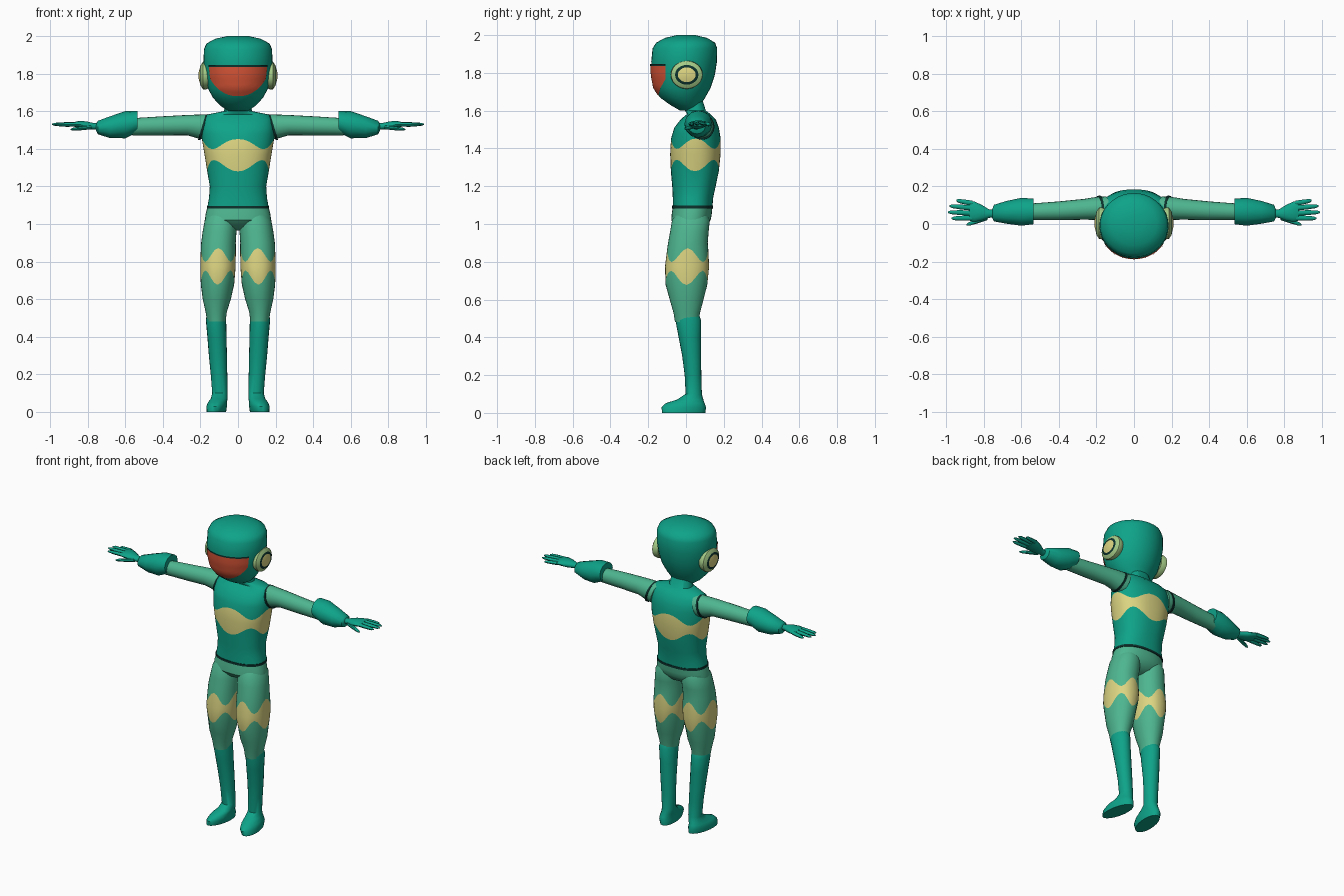
import bpy, bmesh, math
from mathutils import Vector


def material(name, r, g, b):
    m = bpy.data.materials.new(name)
    lin = [((c / 255 + 0.055) / 1.055) ** 2.4 for c in (r, g, b)]
    m.diffuse_color = (*lin, 1)
    return m


TEAL = material("teal suit", 14, 163, 137)
GREEN = material("light green cloth", 78, 182, 144)
YELLOW = material("yellow band", 220, 213, 130)
RED = material("red visor", 214, 84, 54)
DARK = material("dark seam", 12, 50, 45)
PALE = material("pale green ear", 165, 203, 135)


def at(profile, t):
    """Cross-section (centre a, centre b, radius a, radius b) at position t."""
    if t <= profile[0][0]:
        return profile[0][1:]
    for p, q in zip(profile, profile[1:]):
        if t <= q[0]:
            k = (t - p[0]) / (q[0] - p[0])
            return [u + (v - u) * k for u, v in zip(p[1:], q[1:])]
    return profile[-1][1:]


def make(name, bm, mats):
    bmesh.ops.recalc_face_normals(bm, faces=bm.faces)
    me = bpy.data.meshes.new(name)
    bm.to_mesh(me)
    bm.free()
    for m in mats:
        me.materials.append(m)
    ob = bpy.data.objects.new(name, me)
    bpy.context.collection.objects.link(ob)
    return ob


def tube(name, profile, mats, axis="Z", side=1, n=20, p=2.0, rings=None, colours=None, wave=None, bend=None):
    """Loft of superellipse rings; rings are (position, wave height)."""
    bm = bmesh.new()
    rings = rings or [(s[0], 0) for s in profile]
    wave = wave or (lambda a: math.cos(4 * a))
    loops = []
    for t, amp in rings:
        loop = []
        for i in range(n):
            a = 2 * math.pi * i / n
            tt = t + amp * wave(a)
            ca, cb, ra, rb = at(profile, tt)
            c, s = math.cos(a), math.sin(a)
            u = ca + ra * math.copysign(abs(c) ** (2 / p), c)
            v = cb + rb * math.copysign(abs(s) ** (2 / p), s)
            co = Vector((u, v, tt) if axis == "Z" else (tt, u, v))
            if bend:
                co = bend(co)
            co.x *= side
            loop.append(bm.verts.new(co))
        loops.append(loop)
    for k, (lo, hi) in enumerate(zip(loops, loops[1:])):
        for i in range(n):
            j = (i + 1) % n
            f = bm.faces.new((lo[i], lo[j], hi[j], hi[i]))
            f.material_index = colours[k] if colours else 0
    bm.faces.new(loops[0][::-1]).material_index = colours[0] if colours else 0
    bm.faces.new(loops[-1]).material_index = colours[-1] if colours else 0
    return make(name, bm, mats)


# Torso with wavy chest band, neck included
torso = [(1.09, 0, .035, .163, .105), (1.14, 0, .037, .154, .107), (1.2, 0, .042, .150, .115),
         (1.3, 0, .048, .167, .130), (1.38, 0, .050, .180, .134), (1.45, 0, .052, .192, .132),
         (1.51, 0, .056, .190, .118), (1.555, 0, .065, .183, .092), (1.582, 0, .068, .165, .062),
         (1.60, 0, .05, .075, .055), (1.68, 0, .03, .06, .05)]
tube("torso", torso, [TEAL, YELLOW], n=48, p=2.3,
     rings=[(1.09, 0), (1.14, 0), (1.2, 0), (1.31, -.03), (1.37, 0), (1.425, .027),
            (1.48, 0), (1.51, 0), (1.555, 0), (1.582, 0), (1.60, 0), (1.68, 0)],
     colours=[0, 0, 0, 1, 1, 0, 0, 0, 0, 0, 0])
tube("waist_seam", [(1.083, 0, .035, .166, .108), (1.097, 0, .035, .166, .108)], [DARK], n=48, p=2.3)

# Hips
tube("hips", [(.965, 0, .03, .05, .03), (.985, 0, .028, .12, .075), (1.02, 0, .026, .176, .104),
              (1.05, 0, .03, .173, .106), (1.09, 0, .035, .163, .105)], [GREEN], n=32, p=2.2)

# Head, visor and ears
head = [(1.60, 0, .02, .05, .05), (1.63, 0, -.003, .095, .08), (1.67, 0, -.018, .132, .12),
        (1.72, 0, -.020, .160, .150), (1.79, 0, -.015, .176, .168), (1.86, 0, -.010, .184, .174),
        (1.93, 0, -.006, .181, .171), (1.96, 0, -.002, .168, .156), (1.985, 0, 0, .122, .112),
        (2.0, 0, 0, .055, .05)]
tube("head", head, [TEAL], n=36)


def visor_plate(name, low, high, lift, mat, cols=28, rows=8):
    bm = bmesh.new()
    grid = []
    for i in range(cols + 1):
        u = 2 * i / cols - 1
        a = math.radians(57) * u
        col = []
        for j in range(rows + 1):
            z = low(u) + (high - low(u)) * j / rows
            _, cy, rx, ry = at(head, z)
            col.append(bm.verts.new((math.sin(a) * (rx + lift), cy - math.cos(a) * (ry + lift), z)))
        grid.append(col)
    for a, b in zip(grid, grid[1:]):
        for j in range(rows):
            bm.faces.new((a[j], b[j], b[j + 1], a[j + 1]))
    return make(name, bm, [mat])


visor_plate("visor", lambda u: 1.68 + .09 * abs(u) ** 2.5, 1.84, .004, RED)
visor_plate("visor_top_line", lambda u: 1.836, 1.846, .006, DARK, rows=1)

leg = [(.48, .115, .005, .049, .063), (.53, .116, .004, .056, .070), (.62, .112, .003, .080, .095),
       (.70, .108, .002, .092, .116), (.80, .106, .007, .095, .117), (.90, .104, .010, .092, .105),
       (.96, .098, .018, .090, .102), (1.02, .092, .026, .085, .100), (1.06, .085, .03, .07, .08)]
boot = [(0, .11, -.012, .05, .114), (.03, .11, -.012, .054, .118), (.052, .108, -.004, .05, .102),
        (.07, .100, .022, .045, .070), (.1, .096, .041, .041, .043), (.2, .101, .037, .044, .044),
        (.3, .107, .030, .048, .050), (.4, .112, .020, .051, .059), (.49, .117, .012, .054, .068),
        (.512, .117, .008, .050, .064)]
arm = [(.15, .085, 1.515, .062, .068), (.20, .083, 1.520, .061, .063), (.27, .078, 1.526, .055, .054),
       (.40, .070, 1.522, .050, .051), (.56, .064, 1.517, .044, .046)]
cuff = [(.535, .067, 1.545, .068, .057), (.60, .065, 1.528, .074, .072), (.68, .062, 1.515, .060, .058),
        (.745, .058, 1.513, .044, .036), (.755, .055, 1.515, .022, .018)]
palm = [(.74, .055, 1.518, .02, .018), (.77, .055, 1.52, .022, .018), (.81, .06, 1.525, .042, .022),
        (.85, .066, 1.53, .054, .018), (.875, .07, 1.53, .052, .012)]
# Fingers: start (y, z), tip (x, y, z)
fingers = [(.86, .110, 1.53, .945, .125, 1.525), (.86, .085, 1.532, .982, .096, 1.53),
           (.86, .058, 1.532, .99, .063, 1.53), (.86, .032, 1.53, .97, .030, 1.528),
           (.78, .035, 1.515, .89, -.004, 1.503)]


def toes_out(co):
    if co.z < .08:
        co.x -= .13 * (co.y - .03) * (1 - co.z / .08)
    return co


def slant(co):
    if co.x < .24:
        co.x -= .3 * (co.z - 1.52)
    return co


for side, tag in ((1, "left"), (-1, "right")):
    # Legs with wavy thigh band, and boots
    tube(tag + "_leg", leg, [GREEN, YELLOW], side=side, n=32, p=2.1,
         rings=[(.48, 0), (.53, 0), (.60, 0), (.715, -.038), (.775, 0), (.835, .037),
                (.90, 0), (.96, 0), (1.02, 0), (1.06, 0)],
         colours=[0, 0, 0, 1, 1, 0, 0, 0, 0])
    tube(tag + "_boot", boot, [TEAL], side=side, bend=toes_out)
    # Sleeve, shoulder seam and glove
    tube(tag + "_sleeve", arm, [GREEN], "X", side, bend=slant)
    tube(tag + "_shoulder_seam", [(.179, .084, 1.515, .067, .069), (.191, .084, 1.515, .066, .068)],
         [DARK], "X", side, bend=slant)
    tube(tag + "_cuff", cuff, [TEAL], "X", side, n=12)
    tube(tag + "_palm", palm, [TEAL], "X", side, n=14)
    for k, (x0, y0, z0, x1, y1, z1) in enumerate(fingers):
        prof = [(x0 + (x1 - x0) * f, y0 + (y1 - y0) * f, z0 + (z1 - z0) * f, r, r * .8)
                for f, r in ((0, .014), (.5, .013), (.88, .010), (1, .004))]
        tube(f"{tag}_finger_{k + 1}", prof, [TEAL], "X", side, n=8)
    # Ear disc with dark ring and yellow centre
    tube(tag + "_ear", [(.15, .004, 1.79, .075, .066), (.172, .004, 1.79, .085, .075),
                        (.186, .004, 1.79, .083, .073), (.200, .004, 1.79, .062, .052),
                        (.203, .004, 1.79, .047, .039), (.209, .004, 1.79, .022, .018)],
         [PALE, DARK, YELLOW], "X", side, n=24, colours=[0, 0, 0, 1, 2])

# Smooth shading with sharp edges kept
for ob in bpy.data.objects:
    ob.select_set(True)
    bpy.context.view_layer.objects.active = ob
bpy.ops.object.shade_smooth_by_angle(angle=math.radians(45))
